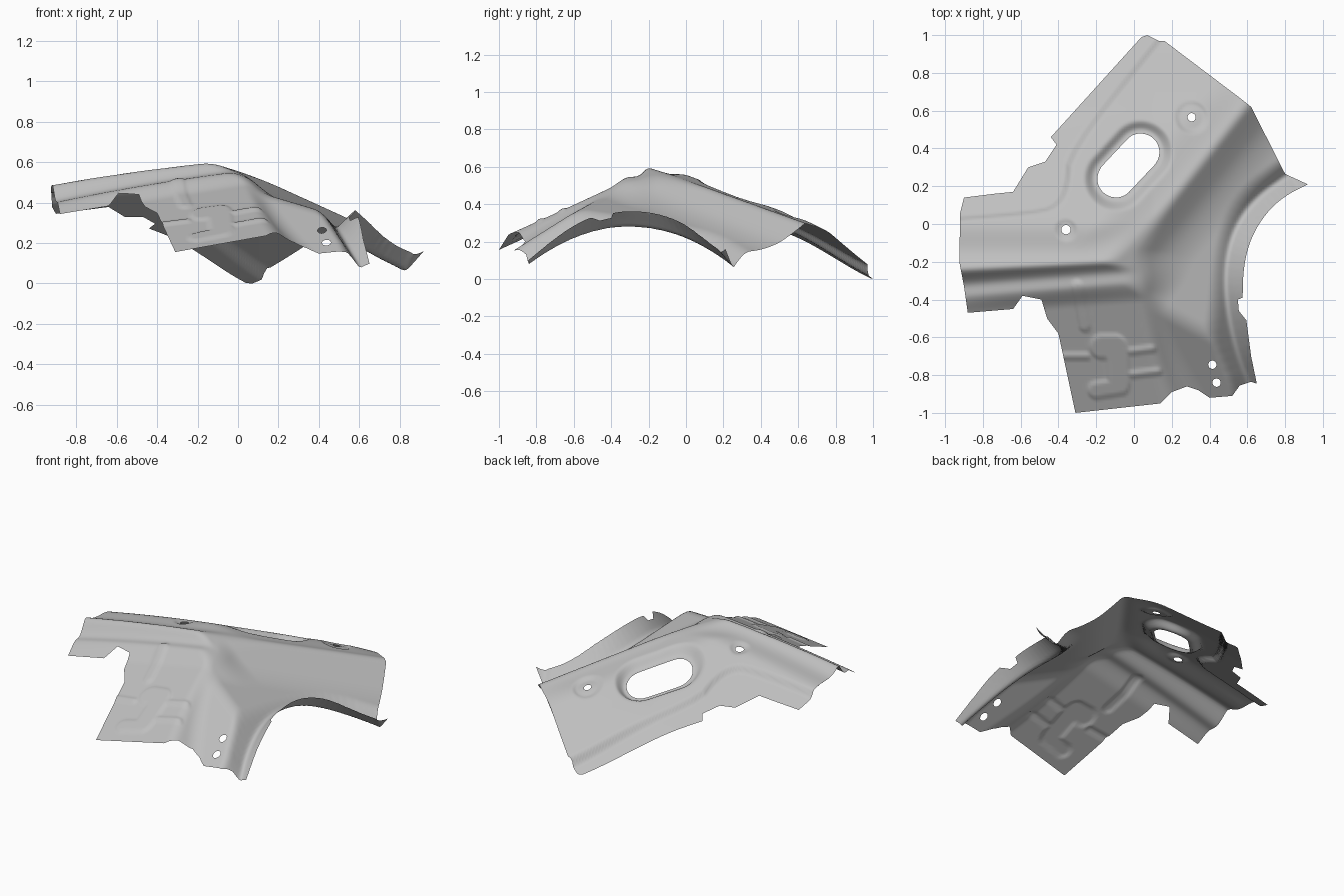
import bpy, bmesh, math
from mathutils import Vector
from mathutils.geometry import delaunay_2d_cdt, intersect_point_line

cube = bpy.data.objects.get("Cube")
if cube:
    bpy.data.objects.remove(cube, do_unlink=True)

STEP = 0.0125


def points(*pairs):
    return [Vector(pair) for pair in pairs]


def rounded(line):
    """Cut the corners of an open line twice."""
    for _ in range(2):
        cut = [line[0]]
        for a, b in zip(line, line[1:]):
            cut += [a.lerp(b, .25), a.lerp(b, .75)]
        line = cut + [line[-1]]
    return line


# Trimmed edge of the sheet, seen from above, side by side
front_edge = points((-.31, -1), (.14, -.95), (.2, -.89), (.28, -.86), (.34, -.88),
                    (.4, -.92), (.52, -.91), (.56, -.855), (.62, -.835), (.65, -.845))
notch_edge = points((.62, -.7), (.595, -.51), (.555, -.46), (.55, -.4))
arch_edge = rounded(points((.575, -.39), (.58, -.22), (.62, -.07), (.7, .06), (.8, .15),
                           (.92, .21)))
rear_edge = points((.8, .265), (.62, .62), (.57, .66), (.16, .97), (.13, .97), (.07, 1),
                   (.04, .99), (-.44, .46), (-.41, .42), (-.47, .33), (-.56, .3))
side_edge = points((-.64, .17), (-.74, .16), (-.9, .14), (-.92, .06), (-.925, -.2),
                   (-.9, -.33), (-.88, -.47), (-.64, -.45), (-.59, -.38), (-.49, -.4),
                   (-.46, -.5), (-.4, -.58))
outline = front_edge + notch_edge + arch_edge + rear_edge + side_edge

# Root of the arch flange, and the line of the low step on the top plate
arch_root = rounded(points((.64, -.95), (.615, -.86), (.55, -.7), (.5, -.5), (.48, -.3),
                           (.5, -.12), (.56, .03), (.66, .15), (.8, .25), (.83, .265)))
step_line = rounded(points((-1, .02), (-.5, .06), (-.4, .1), (-.35, .2), (-.34, .38),
                           (.14, .98), (.3, 1.18)))


def segment(ax, ay, bx, by, width):
    return Vector((ax, ay)), Vector((bx, by)), width


def disc(x, y, radius):
    return segment(x, y, x, y, radius)


# Openings, each a centre line and a radius
slot = segment(.035, .38, -.095, .24, .1)
bolt_holes = [disc(.305, .565, .022), disc(-.36, -.03, .025)]
nose_holes = [disc(.415, -.745, .022), disc(.437, -.84, .022)]
openings = [slot] + bolt_holes + nose_holes
# Raised ribs and pad on the front panel, each a centre line and a half width
ribs = [segment(-.3, -.33, -.26, -.54, .025), segment(-.06, -.68, .1, -.66, .012),
        segment(-.04, -.8, .13, -.78, .012), segment(-.37, -.7, -.25, -.7, .012)]
pad = [segment(-.17, -.65, -.1, -.65, .06), segment(-.09, -.66, -.08, -.84, .055),
       segment(-.2, -.88, -.07, -.86, .04)]


def smin(a, b, k=.03):
    h = max(k - abs(a - b), 0) / k
    return min(a, b) - h * h * k / 4


def smax(a, b, k=.03):
    return -smin(-a, -b, k)


def ramp(a, b, t):
    t = min(max((t - a) / (b - a), 0), 1)
    return t * t * (3 - 2 * t)


def nearest(p, a, b):
    if a == b:
        return a
    t = intersect_point_line(p, a, b)[1]
    return a.lerp(b, min(max(t, 0), 1))


def distance(p, a, b):
    return (p - nearest(p, a, b)).length


def side_distance(p, line):
    """Signed distance, positive on the left of the line, and the nearest point."""
    a, b = min(zip(line, line[1:]), key=lambda ends: distance(p, *ends))
    q = nearest(p, a, b)
    cross = (b.x - a.x) * (p.y - a.y) - (b.y - a.y) * (p.x - a.x)
    return math.copysign((p - q).length, cross), q


def height(p):
    x, y = p
    u, v = .62 * (x - .13) + .78 * (y - .03), .78 * (x - .13) - .62 * (y - .03)
    s = y - .08 * x
    arch = .012 * max(0, 1 - ((x + .4) / .5) ** 2)
    # Slightly domed top plate with its lowered border
    top = .595 + .15 * (x + .08) - .48 * (y + .17) + arch
    top += .06 * ramp(0, .2, y + .18) * ramp(0, .25, -v) * (1 - ramp(.55, 1.05, y))
    top -= (.03 + .02 * ramp(.5, 1, y)) * ramp(-.012, .018, side_distance(p, step_line)[0])
    # Front panel with the narrow shelf below the crest
    front = .245 + .125 * (x - .14) + .485 * (y + .95) + arch * ramp(-.4, -.3, s)
    front += .018 * ramp(-.42, -.32, s) - .02 * ramp(-.32, -.25, s) + .05 * ramp(-.25, -.15, s)
    z = smin(top, front, .03)
    # Side walls, pocket floor and the facet across the corner
    wall = .525 - .285 * u - .7 * v - .2 * smin(v, .12, .06)
    yc = smin(y, -.25, .1)
    xc = .14 - .15 * (yc + .95)
    cheek = .245 + .125 * (xc - .14) + .485 * (yc + .95) - .9 * (x - xc) - .5 * smax(0, y + .25, .1)
    floor = .36 - .35 * (x - .42) - .1 * (y + .5)
    nose = .275 + .65 * (y + .74) + .05 * (x - .42)
    z = smin(z, smax(smax(cheek, wall, .04), smin(floor, nose, .04), .05), .035)
    z = smin(z, .597 - .367 * (x + .1) + .069 * (y + .18), .025)
    # Arch groove and upturned flange
    if x > .25:
        d, q = side_distance(p, arch_root)
        root = .28 - .69 * (q.y + .3) ** 2
        groove = root + smax(1.25 * d, -1.05 * d, .04)
        z = smin(smax(z, root, .02) + 1.05 * max(-d, 0), groove, .04)
    # Pressed recesses around the openings
    z -= .05 * (1 - ramp(.11, .175, distance(p, *slot[:2])))
    for (a, b, _), size in zip(bolt_holes, (.095, .065)):
        z -= .014 * (1 - ramp(size - .035, size, distance(p, a, b)))
    # Raised ribs and pad
    if x < .2 and y < -.25:
        z += .009 * max(1 - ramp(w - .008, w + .014, distance(p, a, b)) for a, b, w in ribs + pad)
    return z


def inside(p):
    hit = False
    for a, b in zip(outline, outline[1:] + outline[:1]):
        if (a.y > p.y) != (b.y > p.y) and p.x < a.x + (p.y - a.y) * (b.x - a.x) / (b.y - a.y):
            hit = not hit
    return hit and all(distance(p, a, b) > r * .985 for a, b, r in openings)


def capsule(a, b, r, n=16):
    base = math.atan2(a.y - b.y, a.x - b.x) - math.pi / 2
    loop = []
    for c, start in ((a, base), (b, base + math.pi)):
        for i in range(n):
            t = start + math.pi * i / n
            loop.append(c + r * Vector((math.cos(t), math.sin(t))))
    return loop


# Rim of the sheet and of each opening
verts, edges = [], []


def add_loop(loop):
    first = len(verts)
    for a, b in zip(loop, loop[1:] + loop[:1]):
        n = max(1, round((b - a).length / STEP))
        verts.extend(a.lerp(b, i / n) for i in range(n))
    count = len(verts) - first
    edges.extend((first + i, first + (i + 1) % count) for i in range(count))


add_loop(outline)
for opening in openings:
    add_loop(capsule(*opening))

# Even grid of points across the sheet
span = int(1 / STEP)
for i in range(-span, span + 1):
    for j in range(-span, span + 1):
        p = Vector((i * STEP, j * STEP))
        if inside(p):
            verts.append(p)
flat, _, faces, *_ = delaunay_2d_cdt(verts, edges, [], 0, 1e-5)

# Press the flat sheet into shape
bm = bmesh.new()
sheet = [bm.verts.new((p.x, p.y, height(p))) for p in flat]
for f in faces:
    if inside(sum((flat[i] for i in f), Vector((0, 0))) / len(f)):
        bm.faces.new([sheet[i] for i in f])
loose = [v for v in bm.verts if not v.link_faces]
bmesh.ops.delete(bm, geom=loose, context='VERTS')
low = min(v.co.z for v in bm.verts)
bmesh.ops.translate(bm, verts=bm.verts, vec=(0, 0, -low))
mesh = bpy.data.meshes.new("pressed_panel")
bm.to_mesh(mesh)
bm.free()
panel = bpy.data.objects.new("pressed_panel", mesh)
bpy.context.collection.objects.link(panel)

# Plain grey metal
colour = (.52, .52, .52, 1)
grey = bpy.data.materials.new("sheet_grey")
grey.use_nodes = True
grey.diffuse_color = colour
grey.node_tree.nodes["Principled BSDF"].inputs["Base Color"].default_value = colour
mesh.materials.append(grey)

bpy.context.view_layer.objects.active = panel
panel.select_set(True)
bpy.ops.object.shade_smooth_by_angle(angle=math.radians(50))
